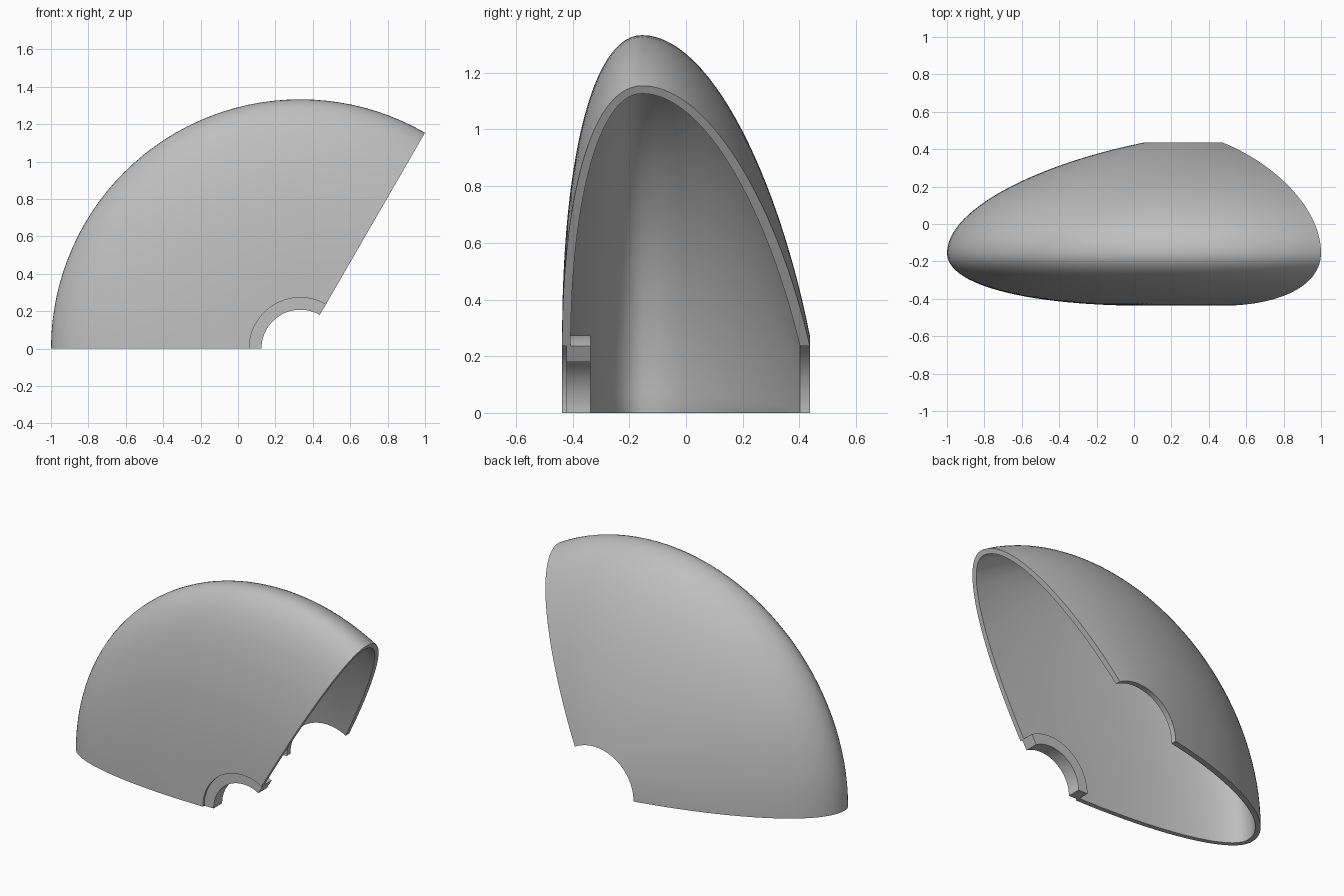
import bpy, bmesh, math
from mathutils import Vector
from mathutils.geometry import interpolate_bezier

cube = bpy.data.objects.get("Cube")
if cube:
    bpy.data.objects.remove(cube, do_unlink=True)

AXIS_X = 1 / 3          # the sweep axis runs along y through this x
STEPS = 40


def curve(a, b, c, d, count=28):
    """Cubic curve through (radius, y) points."""
    pts = interpolate_bezier(*[Vector((p[0], p[1], 0)) for p in (a, b, c, d)], count)
    return [(p.x, p.y) for p in pts]


def shell_profile(peak, hub, front, back, front_y, back_y, lean):
    """Half section from the front hub edge, over the crown, to the back hub edge."""
    crown = (peak, -0.155)
    front_half = curve((hub, front_y), (lean, front_y), (peak, front), crown)
    back_half = curve(crown, (peak, back), (lean, back_y - 0.115), (hub, back_y))
    return front_half + back_half[1:]


# Closed section: outer skin, inner skin, then the hub collar
outer = shell_profile(1.333, 0.273, -0.34, 0.08, -0.437, 0.437, 0.85)
inner = shell_profile(1.301, 0.273, -0.315, 0.065, -0.407, 0.402, 0.825)
collar = [(0.273, -0.337), (0.208, -0.337), (0.208, -0.422), (0.273, -0.422)]
section = outer + inner[::-1] + collar
n = len(section)

# Sweep the section through a third of a turn
bm = bmesh.new()
rings = []
for i in range(STEPS + 1):
    a = math.radians(60 + 120 * i / STEPS)
    rings.append([bm.verts.new((AXIS_X + r * math.cos(a), y, max(0, r * math.sin(a))))
                  for r, y in section])
for p, q in zip(rings, rings[1:]):
    for j in range(n):
        k = (j + 1) % n
        bm.faces.new((p[j], p[k], q[k], q[j]))
bm.faces.new(rings[0])
bm.faces.new(rings[-1][::-1])
bmesh.ops.recalc_face_normals(bm, faces=bm.faces)

# Round the inner lip of the lower rim
last = rings[-1]
lip = []
for j in range(len(outer), len(outer) + len(inner) - 1):
    if min(section[j][0], section[j + 1][0]) > 0.42:
        lip.append(bm.edges.get((last[j], last[j + 1])))
bmesh.ops.bevel(bm, geom=lip, offset=0.018, segments=3, profile=0.5,
                affect='EDGES', clamp_overlap=True)

mesh = bpy.data.meshes.new("curved_shell")
bm.to_mesh(mesh)
bm.free()
shell = bpy.data.objects.new("curved_shell", mesh)
bpy.context.collection.objects.link(shell)

# Plain grey material
grey = bpy.data.materials.new("plain_grey")
grey.use_nodes = True
colour = (0.52, 0.52, 0.52, 1)
grey.diffuse_color = colour
grey.node_tree.nodes["Principled BSDF"].inputs["Base Color"].default_value = colour
mesh.materials.append(grey)

bpy.ops.object.select_all(action='DESELECT')
shell.select_set(True)
bpy.context.view_layer.objects.active = shell
bpy.ops.object.shade_smooth_by_angle(angle=math.radians(30))
